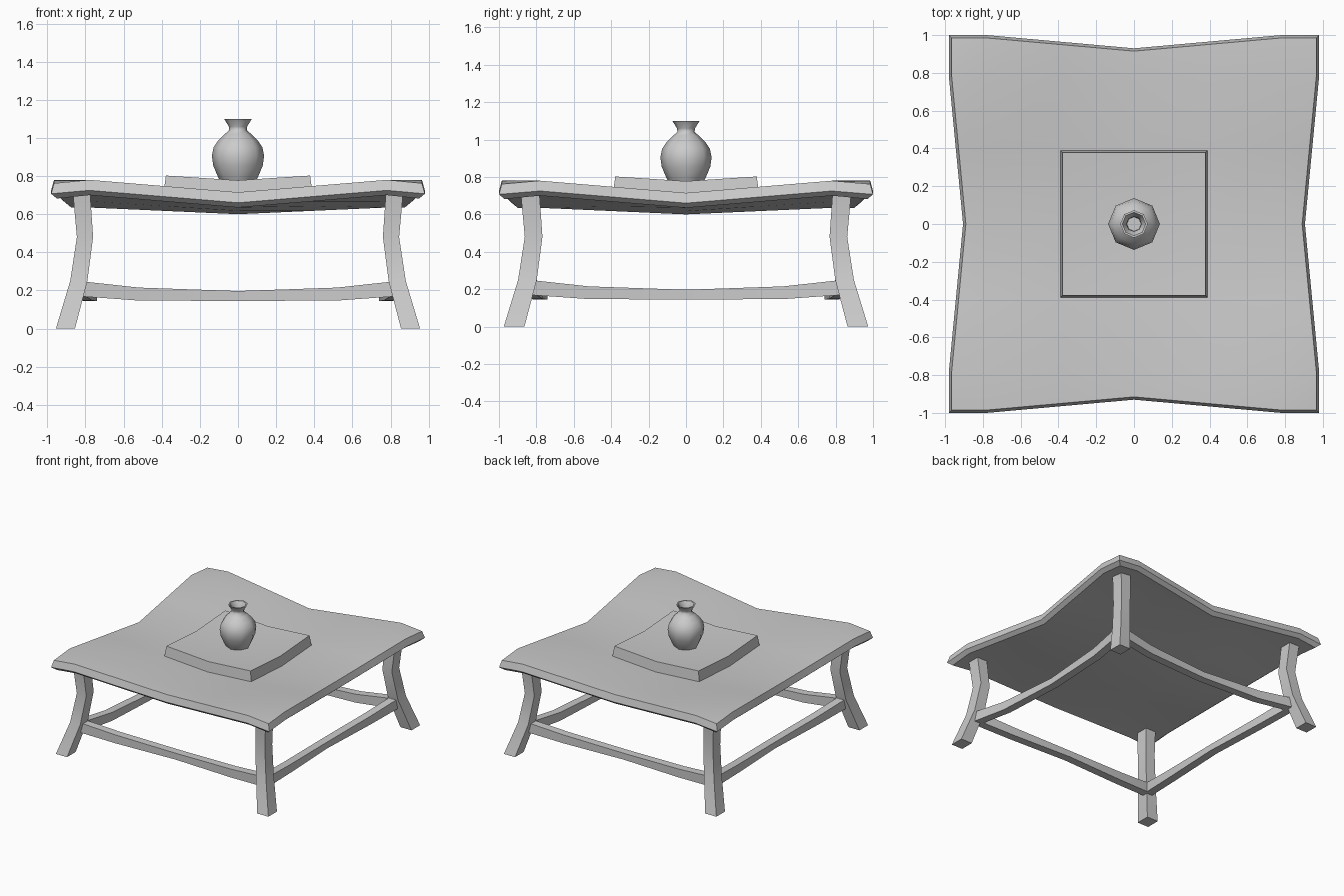
import bpy, bmesh, math

if "Cube" in bpy.data.objects:
    bpy.data.objects.remove(bpy.data.objects["Cube"])


def finish(name, bm, mirror=(), angle=30):
    bmesh.ops.delete(bm, geom=[v for v in bm.verts if not v.link_faces], context='VERTS')
    bmesh.ops.recalc_face_normals(bm, faces=bm.faces)
    me = bpy.data.meshes.new(name)
    bm.to_mesh(me)
    bm.free()
    ob = bpy.data.objects.new(name, me)
    bpy.context.collection.objects.link(ob)
    if mirror:
        m = ob.modifiers.new("Mirror", 'MIRROR')
        m.use_axis = [a in mirror for a in "xyz"]
        m.use_mirror_merge = False
    bpy.ops.object.select_all(action='DESELECT')
    ob.select_set(True)
    bpy.context.view_layer.objects.active = ob
    bpy.ops.object.shade_smooth_by_angle(angle=math.radians(angle))
    return ob


def dish(x, y):
    # sagging height of the table top: low centre, raised corners
    u = min(abs(x) / 0.78, 1)
    v = min(abs(y) / 0.78, 1)
    return 0.68 + 0.035 * (u + v) + 0.03 * u * v


def slab(name, stations, layers, place):
    # stacked grids: first is the top skin, last the underside, the rest only rims
    bm = bmesh.new()
    n = len(stations)
    grids = [[[bm.verts.new(place(a, b, inset, dz)) for b in stations] for a in stations]
             for inset, dz in layers]
    for g in (grids[0], grids[-1]):
        for i in range(n - 1):
            for j in range(n - 1):
                bm.faces.new((g[i][j], g[i + 1][j], g[i + 1][j + 1], g[i][j + 1]))
    e = n - 1
    rim = ([(i, 0) for i in range(e)] + [(e, j) for j in range(e)]
           + [(i, e) for i in range(e, 0, -1)] + [(0, j) for j in range(e, 0, -1)])
    for up, lo in zip(grids, grids[1:]):
        for (i, j), (k, l) in zip(rim, rim[1:] + rim[:1]):
            bm.faces.new((up[i][j], up[k][l], lo[k][l], lo[i][j]))
    return finish(name, bm)


def loft(name, sections, mirror):
    # box-section beam through four-point sections
    bm = bmesh.new()
    rings = [[bm.verts.new(p) for p in s] for s in sections]
    for a, b in zip(rings, rings[1:]):
        for k in range(4):
            bm.faces.new((a[k], a[(k + 1) % 4], b[(k + 1) % 4], b[k]))
    bm.faces.new(rings[0])
    bm.faces.new(rings[-1])
    return finish(name, bm, mirror, 20)


# table top: pinched sides and softly drooping corner tips
def top_point(a, b, inset, dz):
    ex, ey = 0.98 - inset, 1.0 - inset
    pa, pb = max(0, 1 - abs(a) / 0.78), max(0, 1 - abs(b) / 0.78)
    x = math.copysign(ex - 0.075 * pb, a) if abs(a) == 1 else a
    y = math.copysign(ey - 0.07 * pa, b) if abs(b) == 1 else b
    z = dish(a, b) + dz
    if abs(a) == 1 and abs(b) == 1:
        z -= 0.018
    return x, y, z


slab("table_top", [-1, -0.78, -0.39, 0, 0.39, 0.78, 1],
     [(0.015, 0), (0, -0.055), (0.03, -0.08)], top_point)


# raised centre board following the dish
def board_point(a, b, inset, dz):
    s = 1 - inset
    return a * s, b * s, dish(a, b) + dz


slab("centre_board", [-0.39, 0, 0.39], [(0.03, 0.08), (0, -0.01)], board_point)

# legs: z, inner x, outer x
leg = [(0.70, 0.775, 0.865), (0.48, 0.76, 0.845), (0.25, 0.79, 0.88), (0.0, 0.855, 0.955)]
loft("leg", [[(i, i * 1.01, z), (o, i * 1.01, z), (o, o * 1.02, z), (i, o * 1.02, z)]
             for z, i, o in leg], "xy")

# stretcher rails bowed inwards: position along, inner, outer, bottom, top
half = [(0.84, 0.80, 0.865, 0.17, 0.25), (0.52, 0.765, 0.83, 0.147, 0.215)]
rail = [(-t, i, o, b, h) for t, i, o, b, h in half] + [(0, 0.74, 0.805, 0.145, 0.197)] + half[::-1]
loft("front_rail", [[(t, -i, b), (t, -o, b), (t, -o, h), (t, -i, h)]
                    for t, i, o, b, h in rail], "y")
loft("side_rail", [[(i, t, b), (o, t, b), (o, t, h), (i, t, h)]
                   for t, i, o, b, h in rail], "x")

# eight-sided vase with an open neck
profile = [(0.085, 0.76), (0.105, 0.795), (0.13, 0.855), (0.137, 0.905), (0.128, 0.95),
           (0.105, 0.985), (0.07, 1.02), (0.046, 1.04), (0.048, 1.06), (0.073, 1.10),
           (0.062, 1.10), (0.04, 1.06), (0.038, 1.03)]
bm = bmesh.new()
rings = [[bm.verts.new((r * math.cos(k * math.pi / 4), r * math.sin(k * math.pi / 4), z))
          for k in range(8)] for r, z in profile]
for a, b in zip(rings, rings[1:]):
    for k in range(8):
        bm.faces.new((a[k], a[(k + 1) % 8], b[(k + 1) % 8], b[k]))
bm.faces.new(rings[0])
bm.faces.new(rings[-1])
finish("vase", bm, (), 60)
